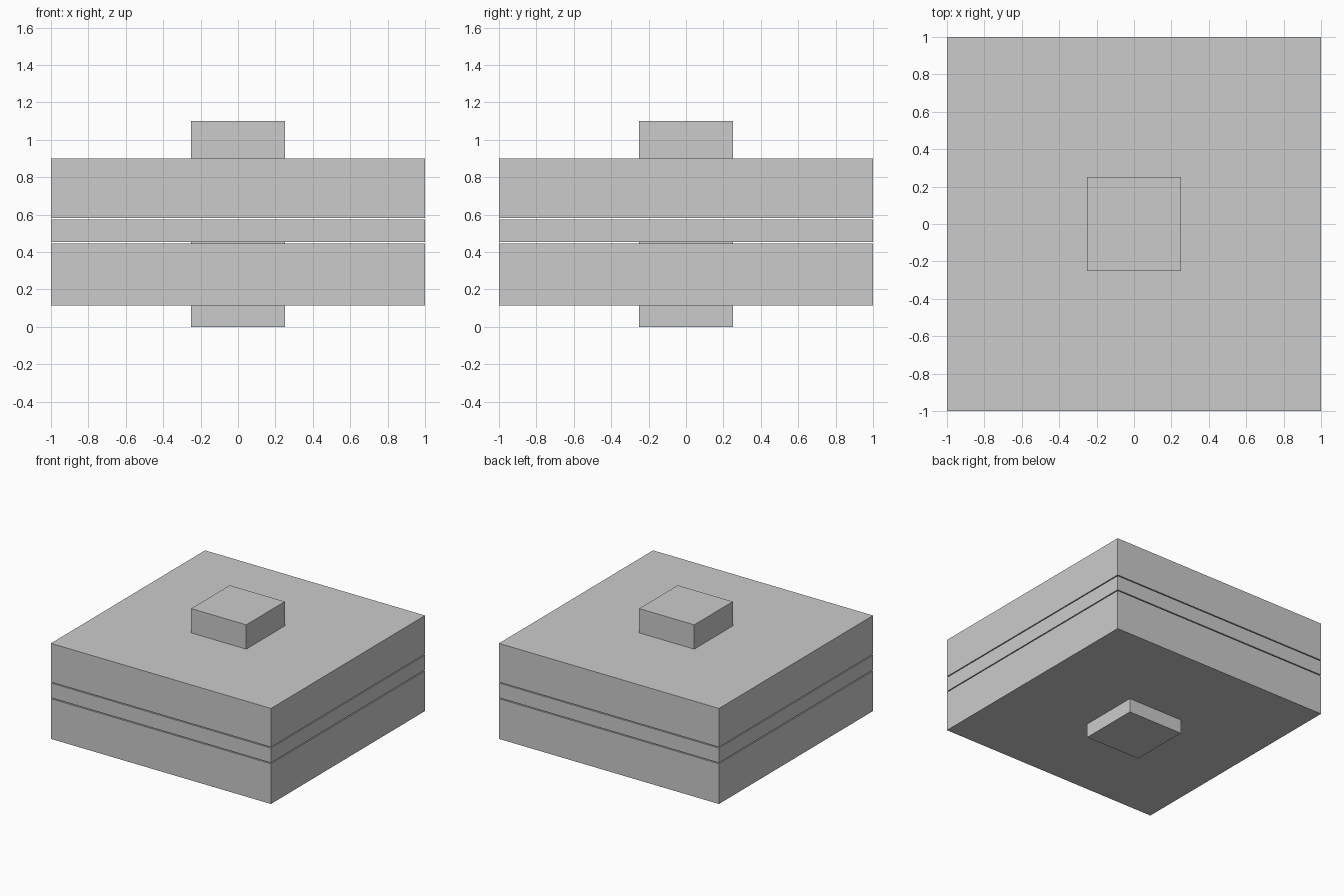
import bpy

if "Cube" in bpy.data.objects:
    bpy.data.objects.remove(bpy.data.objects["Cube"])


def box(name, half_width, z0, z1):
    """Square block centred on the z axis, spanning z0 to z1."""
    bpy.ops.mesh.primitive_cube_add(size=1, location=(0, 0, (z0 + z1) / 2))
    block = bpy.context.object
    block.name = name
    block.scale = (2 * half_width, 2 * half_width, z1 - z0)
    bpy.ops.object.transform_apply(location=False, rotation=False, scale=True)
    return block


# Three wide plates separated by hairline gaps
box("lower_plate", 1.0, 0.115, 0.445)
box("middle_plate", 1.0, 0.453, 0.574)
box("upper_plate", 1.0, 0.582, 0.90)

# Lower post bridges the lower gap; the upper gap stays open
box("lower_post", 0.25, 0.0, 0.453)
box("top_post", 0.25, 0.90, 1.10)
